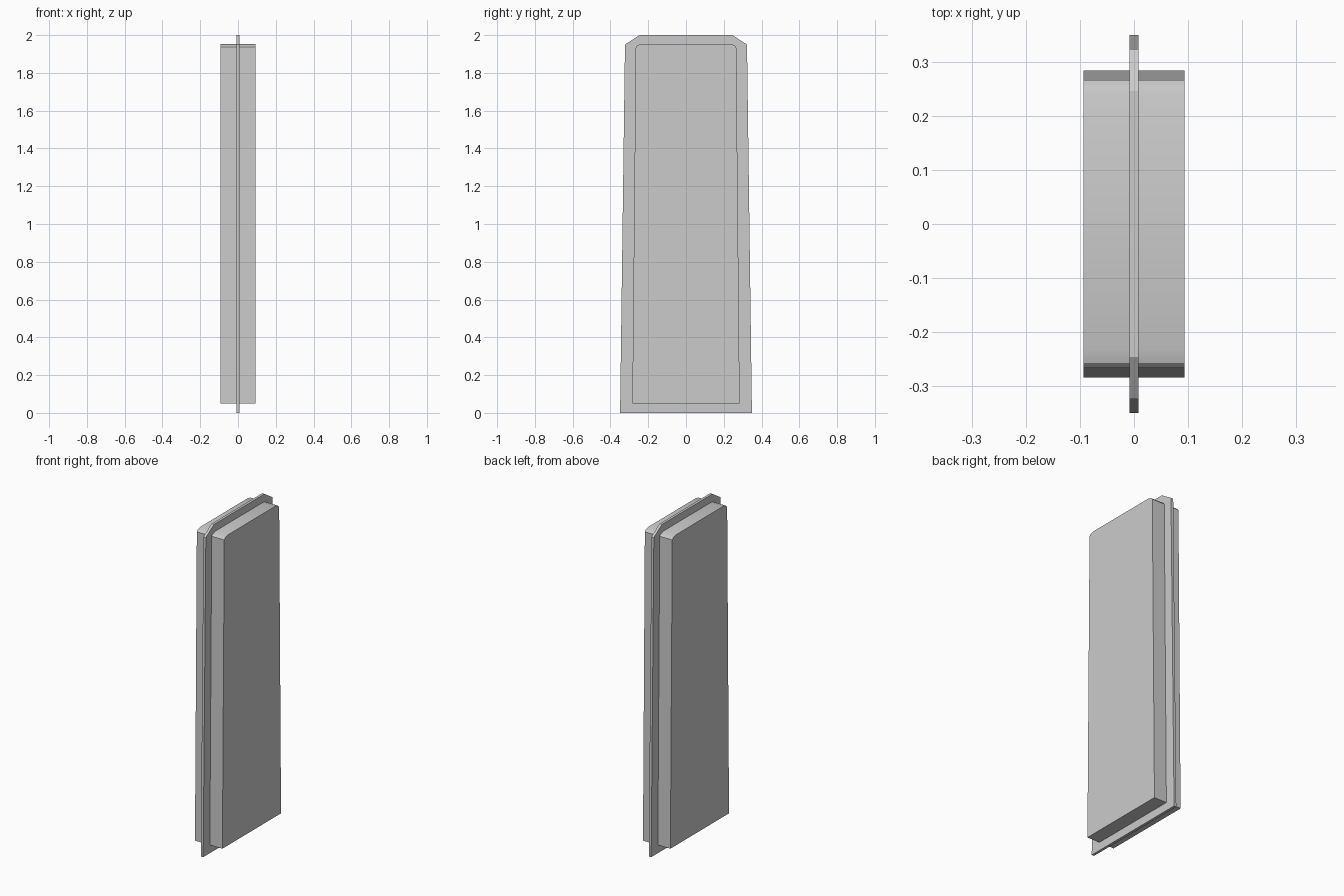
import bpy, bmesh, math

if "Cube" in bpy.data.objects:
    bpy.data.objects.remove(bpy.data.objects["Cube"])


def plate(name, half, x0, x1):
    """Extrude a mirrored (y, z) half profile from x0 to x1."""
    outline = half + [(-y, z) for y, z in reversed(half)]
    bm = bmesh.new()
    face = bm.faces.new([bm.verts.new((x0, y, z)) for y, z in outline])
    ext = bmesh.ops.extrude_face_region(bm, geom=[face])
    verts = [v for v in ext["geom"] if isinstance(v, bmesh.types.BMVert)]
    bmesh.ops.translate(bm, verts=verts, vec=(x1 - x0, 0, 0))
    bmesh.ops.recalc_face_normals(bm, faces=bm.faces)
    mesh = bpy.data.meshes.new(name)
    bm.to_mesh(mesh)
    bm.free()
    obj = bpy.data.objects.new(name, mesh)
    bpy.context.collection.objects.link(obj)
    bpy.ops.object.select_all(action='DESELECT')
    obj.select_set(True)
    bpy.context.view_layer.objects.active = obj
    bpy.ops.object.shade_smooth_by_angle(angle=math.radians(30))
    return obj


# Thin central flange with chamfered top corners
plate("flange_plate", [(0.349, 0.0), (0.323, 1.95), (0.246, 2.0)], -0.008, 0.008)

# Thick tapered slab passing through the flange, softened top corners
plate("main_slab", [(0.284, 0.05), (0.266, 1.936), (0.257, 1.946), (0.232, 1.954)],
      -0.093, 0.093)
